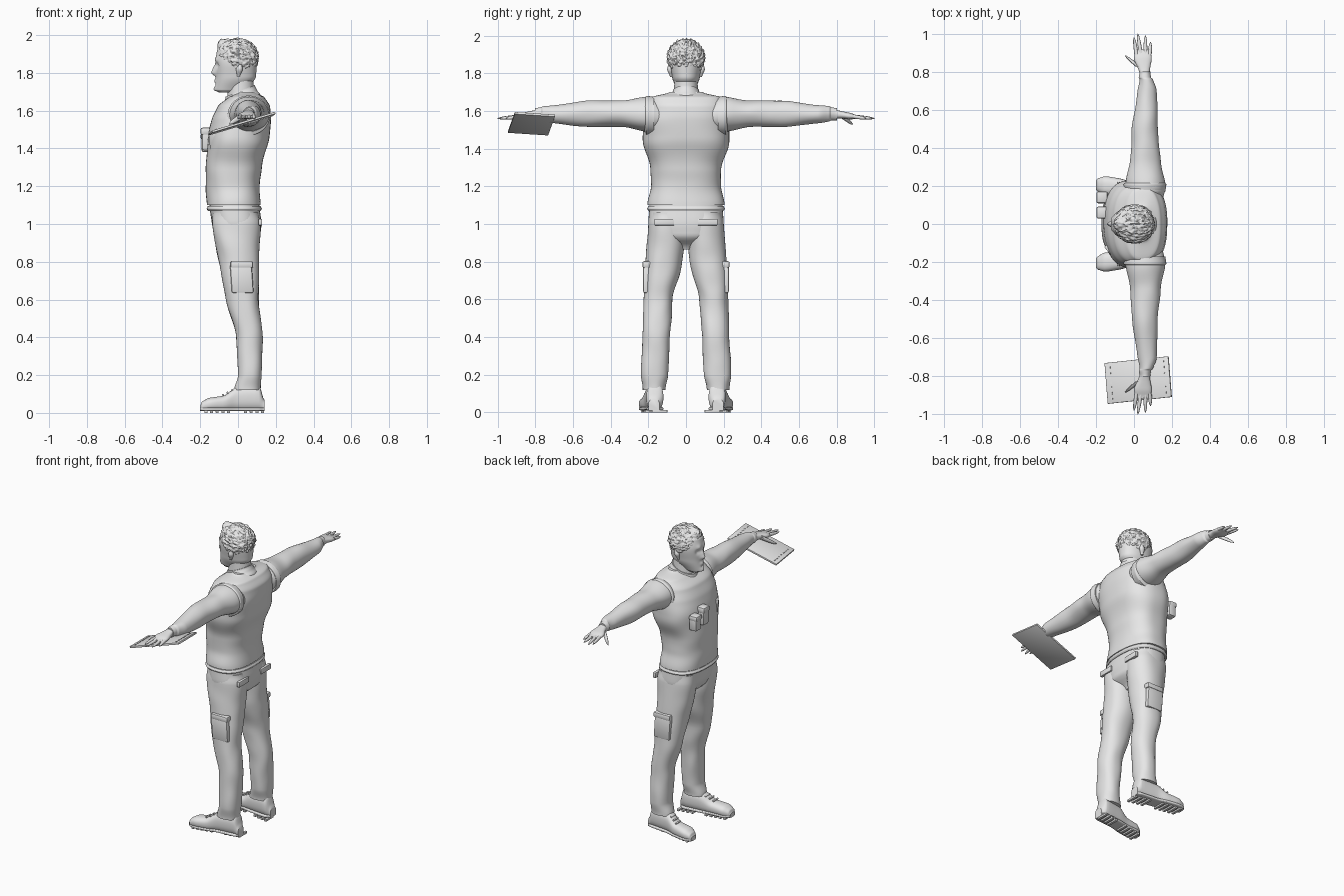
import bpy, bmesh, math
from mathutils import Vector, Matrix, noise

cube = bpy.data.objects.get("Cube")
if cube:
    bpy.data.objects.remove(cube, do_unlink=True)

grey = bpy.data.materials.new("plain_grey")
grey.use_nodes = True
tone = (0.8, 0.8, 0.8, 1)
grey.diffuse_color = tone
grey.node_tree.nodes["Principled BSDF"].inputs["Base Color"].default_value = tone
parts = []


def finish(name, bm):
    """Turn the finished bmesh into a named, coloured object."""
    bmesh.ops.recalc_face_normals(bm, faces=bm.faces[:])
    mesh = bpy.data.meshes.new(name)
    bm.to_mesh(mesh)
    bm.free()
    mesh.materials.append(grey)
    obj = bpy.data.objects.new(name, mesh)
    bpy.context.collection.objects.link(obj)
    parts.append(obj)


def smooth_rows(rows, steps):
    """Blend between sections without overshooting."""
    def slope(index, column):
        if index == 0 or index == len(rows) - 1:
            return 0
        before, here, after = rows[index - 1], rows[index], rows[index + 1]
        a = (here[column] - before[column]) / (here[0] - before[0])
        b = (after[column] - here[column]) / (after[0] - here[0])
        return 0 if a * b <= 0 else min(a, b, key=abs)

    blended = []
    for index, (start, end) in enumerate(zip(rows, rows[1:])):
        height = end[0] - start[0]
        for step in range(steps):
            f = step / steps
            weight = f * f * (3 - 2 * f)
            section = [start[0] + height * f]
            for column in range(1, len(start)):
                bend = slope(index, column) * (1 - f) - slope(index + 1, column) * f
                section.append(start[column] * (1 - weight) + end[column] * weight
                               + height * f * (1 - f) * bend)
            blended.append(section)
    return blended + [list(rows[-1])]


def loft(name, axis, rows, side=1, power=2, ring=40, steps=5, fold=0, warp=None):
    """Skin of rows (position, low u, high u, low v, high v) along an axis."""
    bm = bmesh.new()
    loops = []
    for t, u_low, u_high, v_low, v_high in smooth_rows(rows, steps):
        loop = []
        for i in range(ring):
            angle = math.tau * i / ring
            c, s = math.cos(angle), math.sin(angle)
            swell = 1 + fold * noise.noise(Vector((c + len(name), s, t * 9)))
            u = math.copysign(abs(c) ** (2 / power), c) * swell * (u_high - u_low) / 2
            v = math.copysign(abs(s) ** (2 / power), s) * swell * (v_high - v_low) / 2
            u += (u_low + u_high) / 2
            v += (v_low + v_high) / 2
            point = Vector({"z": (u, v, t), "y": (u, t, v), "x": (t, u, v)}[axis])
            if warp:
                point = warp(point)
            point.y *= side
            loop.append(bm.verts.new(point))
        loops.append(loop)
    for lower, upper in zip(loops, loops[1:]):
        for i in range(ring):
            bm.faces.new((lower[i - 1], lower[i], upper[i], upper[i - 1]))
    bm.faces.new(loops[0])
    bm.faces.new(loops[-1])
    finish(name, bm)


def even(rows):
    """Sections (height, front, back, half width) symmetric about the body."""
    return [(z, front, back, -half, half) for z, front, back, half in rows]


def box(name, centre, u, v, n, bevel=0.004):
    """Rounded block spanned by three edge vectors."""
    bm = bmesh.new()
    bmesh.ops.create_cube(bm, size=1)
    frame = Matrix((u, v, n)).transposed().to_4x4()
    frame.translation = centre
    bmesh.ops.transform(bm, matrix=frame, verts=bm.verts[:])
    if bevel:
        bmesh.ops.bevel(bm, geom=bm.edges[:], offset=bevel, segments=2, affect="EDGES", profile=0.5)
    finish(name, bm)


def finger(name, base, tip, radius, side):
    """Round finger that tapers to a blunt tip."""
    base, tip = Vector(base), Vector(tip)
    rows = []
    for step in range(9):
        f = step / 8
        p = base.lerp(tip, f)
        r = radius * max(0.2, math.sqrt(1 - f ** 4) * (1 - f / 5))
        rows.append((p.y, p.x - r, p.x + r, p.z - r, p.z + r))
    loft(name, "y", rows, side, ring=14, steps=2)


# Head with sculpted features: half width, height, radius, push along x
features = {
    "eye_socket": (.034, 1.84, .017, .013),
    "brow": (.03, 1.87, .016, -.007),
    "nose_tip": (0, 1.8, .015, -.026),
    "nose_bridge": (0, 1.825, .015, -.014),
    "lips": (0, 1.757, .014, -.009),
    "lip_fold": (0, 1.738, .009, .007),
    "chin": (0, 1.715, .018, -.009),
}


def sculpt_face(p):
    start = Vector((p.x, abs(p.y), p.z))
    for half, height, radius, push in features.values():
        distance = (start - Vector((-.12, half, height))).length / radius
        p.x += push * math.exp(-distance ** 2)
    return p


loft("head", "z", even([
    (1.695, -.1, -.02, .03), (1.71, -.12, .03, .045), (1.78, -.116, .095, .074),
    (1.86, -.12, .1, .086), (1.92, -.11, .1, .08), (1.965, -.03, .03, .02)]),
    power=2.15, ring=96, steps=10, warp=sculpt_face)
loft("neck", "z", even([(1.6, -.06, .09, .07), (1.8, -.05, .08, .06)]))

# Cropped wavy hair with a lifted fringe, tucked into the head below the hairline
bm = bmesh.new()
bmesh.ops.create_icosphere(bm, subdivisions=6, radius=1)
for vert in bm.verts:
    out = vert.co.copy()
    p = Vector((out.x * .108, out.y * .1, 1.882 + out.z * .1))
    hairline = 1.76 + max(0, .04 - p.x)
    swirl = Vector((p.x * 40 + p.z * 25, p.y * 75, p.z * 60))
    p += out * (noise.noise(swirl) + noise.noise(swirl * 2) / 2) * .009
    lift = math.exp(-((p - Vector((-.08, 0, 1.95))).length / .035) ** 2)
    p += Vector((-.02, 0, .02)) * lift
    if p.z < hairline:
        p -= out * min(.035, hairline - p.z)
    vert.co = p
finish("hair", bm)


# Knitted vest over the torso, with hem and tilted collar
def tilt(p):
    p.z += p.x * .4
    return p


loft("vest", "z", even([
    (1.1, -.165, .12, .205), (1.2, -.17, .115, .185), (1.3, -.17, .125, .19),
    (1.45, -.16, .165, .23), (1.55, -.14, .175, .225), (1.62, -.11, .17, .21),
    (1.67, -.05, .14, .19), (1.7, 0, .09, .09)]),
    power=2.5, ring=64, steps=8, fold=.035)
loft("vest_hem", "z", even([(1.07, -.16, .12, .2), (1.08, -.166, .126, .206), (1.095, -.16, .12, .2)]),
     power=2.5, ring=64)
loft("collar", "z", even([(1.63, -.09, .12, .11), (1.67, -.075, .1, .085), (1.7, -.065, .09, .07)]), warp=tilt)

# Trouser seat
loft("trouser_seat", "z", even([
    (.865, -.03, .05, .03), (.94, -.115, .118, .17), (1, -.138, .124, .2), (1.1, -.15, .114, .194)]),
    power=2.5, ring=48)

boot = [(-.2, .18, .23, .02, .04), (-.19, .17, .24, .01, .06), (-.15, .15, .25, .01, .08),
        (-.08, .145, .24, .01, .09), (0, .13, .22, .01, .14), (.11, .12, .21, .01, .15),
        (.14, .14, .2, .01, .07)]
sole = [(x, inner, outer, .01, .03) for x, inner, outer, bottom, top in boot]
finger_ends = {"index": (.013, 0, .98), "middle": (.036, .02, 1),
               "ring": (.06, .06, .99), "little": (.082, .087, .955)}

for side, word in ((1, "right_"), (-1, "left_")):
    # Ear
    loft(word + "ear", "z", [
        (1.78, -.005, .01, .07, .085), (1.82, -.01, .025, .07, .1), (1.845, .005, .02, .08, .095)],
        side, ring=16)

    # Sleeve and armhole edge
    loft(word + "sleeve", "y", [
        (.12, -.03, .15, 1.49, 1.65), (.2, -.045, .165, 1.49, 1.675), (.34, -.02, .14, 1.515, 1.655),
        (.5, -.01, .125, 1.515, 1.655), (.7, .02, .12, 1.535, 1.63), (.76, .03, .1, 1.545, 1.625),
        (.77, .025, .09, 1.55, 1.62), (.8, .03, .085, 1.55, 1.615)],
        side, ring=48, steps=8, fold=.06)
    loft(word + "armhole", "y", [
        (.17, -.05, .165, 1.47, 1.675), (.21, -.055, .17, 1.47, 1.68), (.22, -.04, .16, 1.49, 1.67)], side)

    # Hand
    loft(word + "palm", "y", [
        (.77, .035, .08, 1.56, 1.61), (.82, .02, .085, 1.56, 1.6), (.87, 0, .093, 1.555, 1.59),
        (.92, .01, .085, 1.56, 1.575)], side, power=2.4, ring=28)
    for digit, (root, end, reach) in finger_ends.items():
        finger(word + digit + "_finger", (root, .89, 1.57), (end, reach, 1.56), .011, side)
    finger(word + "thumb", (.025, .825, 1.575), (-.045, .885, 1.53), .015, side)

    # Trouser leg with cargo pocket and back pocket
    loft(word + "trouser_leg", "z", [
        (.12, -.02, .12, .11, .23), (.2, 0, .125, .095, .24), (.4, -.01, .13, .085, .23),
        (.6, -.065, .11, .07, .225), (.8, -.1, .11, .02, .215), (1, -.135, .12, 0, .2),
        (1.06, -.135, .11, 0, .19)], side, power=2.25, ring=48, steps=9, fold=.05)
    box(word + "cargo_pocket", (.02, side * .21, .71), (.115, 0, 0), (-.01, 0, .15), (0, .035, 0), .008)
    box(word + "cargo_flap", (.02, side * .21, .785), (.12, 0, 0), (0, 0, .035), (0, .043, 0), .008)
    box(word + "back_pocket_flap", (.118, side * .115, 1.01), (0, .105, 0), (0, 0, .035), (.02, 0, 0))

    # Laced boot with treaded sole
    loft(word + "boot", "x", boot, side, power=2.4)
    loft(word + "sole", "x", sole, side, power=4)
    for i in range(11):
        x = .03 * i - .17
        if abs(x) > .03:
            box(f"{word}tread_{i}", (x, side * (.165 - x / 5), .007), (.016, 0, 0), (0, .08, 0), (0, 0, .014), .002)
    for i in range(4):
        x = .024 * i - .08
        box(f"{word}lace_{i}", (x, side * (.17 - x / 3), .135 + x / 2), (.008, 0, .005), (0, .05, 0),
            (-.005, 0, .009), .002)

# Chest pouches and patch pocket
for name, y, z, tall in (("inner_pouch", .06, 1.45, .12), ("outer_pouch", .14, 1.43, .1)):
    box(name, (-.165, y, z), (.054, 0, 0), (0, .056, 0), (0, 0, tall), .01)
    box(name + "_flap", (-.168, y, z + tall / 3), (.06, 0, 0), (0, .062, 0), (0, 0, tall / 3), .01)
box("chest_pocket", (-.12, -.14, 1.43), (.045, -.055, 0), (-.01, 0, .095), (-.02, -.015, 0))

# Clipboard lying under the left hand, with binding strips
centre, length, width = Vector((.022, -.82, 1.532)), Vector((.335, .036, .1)), Vector((.017, -.214, .014))
up = width.cross(length).normalized()
if up.z < 0:
    up.negate()
box("clipboard", centre, length, width, up * .012, .002)
for word, end in (("front", -.42), ("back", .42)):
    for i in range(7):
        spot = centre + length * end + width * (i - 3) / 8 + up * .006
        box(f"{word}_binding_{i}", spot, length * .015, width * .06, up * .006, 0)

# Soft shading with crisp seams
bpy.ops.object.select_all(action="DESELECT")
for obj in parts:
    obj.select_set(True)
bpy.context.view_layer.objects.active = parts[0]
bpy.ops.object.shade_smooth_by_angle(angle=math.radians(40))
